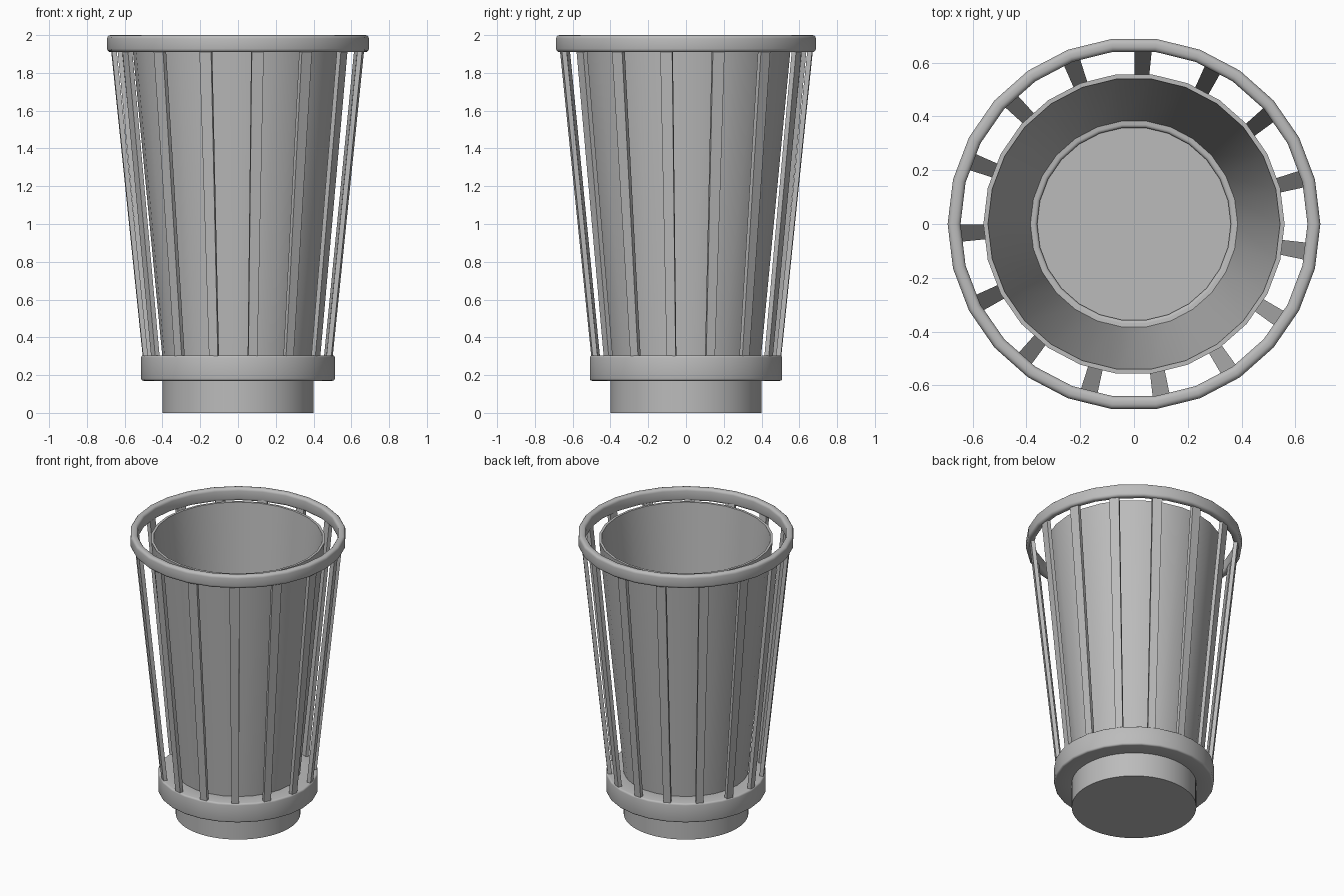
import bpy, bmesh, math
from mathutils import Matrix, Vector

if "Cube" in bpy.data.objects:
    bpy.data.objects.remove(bpy.data.objects["Cube"], do_unlink=True)

SIDES = 26
SLATS = 15

grey = bpy.data.materials.new("plain grey")
grey.use_nodes = True
grey.diffuse_color = (0.5, 0.5, 0.5, 1)
grey.node_tree.nodes["Principled BSDF"].inputs["Base Color"].default_value = grey.diffuse_color


def finish(name, bm):
    bmesh.ops.recalc_face_normals(bm, faces=bm.faces)
    mesh = bpy.data.meshes.new(name)
    bm.to_mesh(mesh)
    bm.free()
    mesh.materials.append(grey)
    obj = bpy.data.objects.new(name, mesh)
    bpy.context.collection.objects.link(obj)
    bpy.ops.object.select_all(action='DESELECT')
    obj.select_set(True)
    bpy.context.view_layer.objects.active = obj
    bpy.ops.object.shade_smooth_by_angle(angle=math.radians(35))
    return obj


def lathe(name, profile, sides=SIDES, closed=False):
    """Spin a (radius, height) profile about the z axis."""
    bm = bmesh.new()
    verts = [bm.verts.new((r, 0, z)) for r, z in profile]
    pairs = list(zip(verts, verts[1:]))
    if closed:
        pairs.append((verts[-1], verts[0]))
    edges = [bm.edges.new(p) for p in pairs]
    bmesh.ops.spin(bm, geom=verts + edges, axis=(0, 0, 1), cent=(0, 0, 0),
                   angle=math.tau, steps=sides, use_duplicate=False)
    bmesh.ops.remove_doubles(bm, verts=bm.verts, dist=0.0005)
    return finish(name, bm)


def rounded(r0, r1, z0, z1, b):
    """Rectangular ring section with rounded corners."""
    points = []
    corners = [(r1 - b, z0 + b, -90), (r1 - b, z1 - b, 0),
               (r0 + b, z1 - b, 90), (r0 + b, z0 + b, 180)]
    for r, z, start in corners:
        for step in range(4):
            a = math.radians(start + step * 30)
            points.append((r + b * math.cos(a), z + b * math.sin(a)))
    return points


# Foot and the collar that holds the slats
lathe("foot", [(0, 0), (0.4, 0), (0.4, 0.2), (0, 0.2)], 64)
lathe("lower_collar", rounded(0.36, 0.513, 0.17, 0.305, 0.012), closed=True)

# Tapered inner cup with a thin rim
lathe("inner_cup", [(0, 0.19), (0.39, 0.19), (0.56, 1.95),
                    (0.543, 1.95), (0.383, 0.28), (0, 0.28)])

# Top hoop
lathe("top_hoop", rounded(0.645, 0.693, 1.91, 2.0, 0.018), closed=True)

# Leaning slats, narrowing downwards
bm = bmesh.new()
for i in range(SLATS):
    turn = Matrix.Rotation(math.radians(15) + math.tau * i / SLATS, 3, 'Z')
    ends = []
    for outer, half, z in ((0.503, 0.024, 0.29), (0.672, 0.032, 1.93)):
        corners = [(outer - 0.026, -half), (outer, -half),
                   (outer, half), (outer - 0.026, half)]
        ends.append([bm.verts.new(turn @ Vector((x, y, z))) for x, y in corners])
    low, high = ends
    bm.faces.new(low)
    bm.faces.new(high)
    for k in range(4):
        j = (k + 1) % 4
        bm.faces.new((low[k], low[j], high[j], high[k]))
finish("slats", bm)
